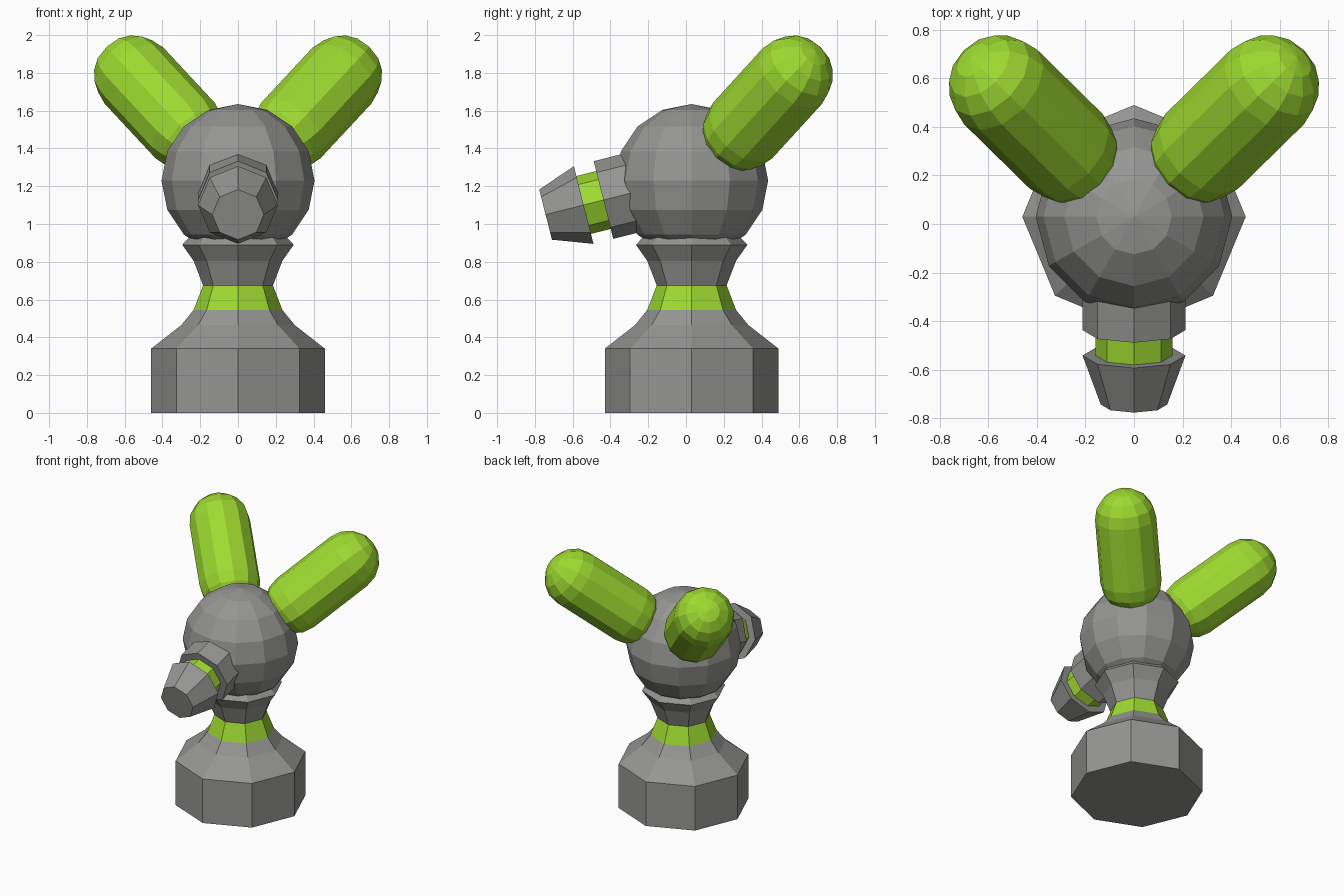
import bpy, bmesh, math
from mathutils import Vector

if "Cube" in bpy.data.objects:
    bpy.data.objects.remove(bpy.data.objects["Cube"])


def material(name, rgb):
    m = bpy.data.materials.new(name)
    m.diffuse_color = (*rgb, 1)
    m.use_nodes = True
    m.node_tree.nodes["Principled BSDF"].inputs["Base Color"].default_value = m.diffuse_color
    return m


GREY = material("grey", (0.30, 0.30, 0.29))
GREEN = material("lime green", (0.34, 0.70, 0.03))


def lathe(name, profile, sides, origin, axis, mats, green_band=None):
    """Spin (radius, height) points round an axis; radius 0 makes a pole."""
    axis = Vector(axis).normalized()
    # u lies in the mirror plane x = 0 where possible, so corners sit on it
    side = Vector((1, 0, 0)) if abs(axis.x) < 0.01 else axis.cross(Vector((0, 0, 1))).normalized()
    up = axis.cross(side)
    origin = Vector(origin)
    bm = bmesh.new()
    rings = []
    for r, h in profile:
        c = origin + axis * h
        if r == 0:
            rings.append([bm.verts.new(c)])
        else:
            rings.append([bm.verts.new(c + side * r * math.cos(a) + up * r * math.sin(a))
                          for a in (2 * math.pi * i / sides for i in range(sides))])
    for k, (a, b) in enumerate(zip(rings, rings[1:])):
        for i in range(sides):
            j = (i + 1) % sides
            if len(a) == 1:
                f = bm.faces.new((a[0], b[j], b[i]))
            elif len(b) == 1:
                f = bm.faces.new((a[i], a[j], b[0]))
            else:
                f = bm.faces.new((a[i], a[j], b[j], b[i]))
            f.material_index = 1 if k == green_band else 0
    for ring in (rings[0], rings[-1]):
        if len(ring) > 1:
            bm.faces.new(ring)
    bmesh.ops.recalc_face_normals(bm, faces=bm.faces)
    mesh = bpy.data.meshes.new(name)
    bm.to_mesh(mesh)
    bm.free()
    for m in mats:
        mesh.materials.append(m)
    obj = bpy.data.objects.new(name, mesh)
    bpy.context.collection.objects.link(obj)
    return obj


def capsule(radius, length, steps):
    """Half profile of a capsule, from the centre of one cap to the other."""
    q = [math.pi / 2 * i / steps for i in range(steps + 1)]
    low = [(radius * math.sin(a) if a else 0, -radius * math.cos(a)) for a in q]
    high = [(r, length - h) for r, h in reversed(low)]
    return low + (high if length else high[1:])


CY = 0.03  # body axis

# Octagonal base and waisted neck with a green band
lathe("base_and_neck",
      [(0.46, 0), (0.46, 0.34), (0.30, 0.465), (0.235, 0.545), (0.185, 0.675),
       (0.235, 0.805), (0.295, 0.89), (0.262, 0.925), (0.20, 0.97)],
      8, (0, CY, 0), (0, 0, 1), [GREY, GREEN], green_band=3)

# Ball head
lathe("head", capsule(0.405, 0, 4), 12, (0, CY, 1.23), (0, 0, 1), [GREY])

# Snout, tilted slightly down: collar, green ring, tapered tip
SNOUT, AXIS = (0, -0.437, 1.127), (0, -0.97, -0.245)
lathe("snout_collar", [(0.212, -0.25), (0.212, 0)], 8, SNOUT, AXIS, [GREY])
lathe("snout_ring", [(0.158, -0.03), (0.158, 0.13)], 8, SNOUT, AXIS, [GREEN])
lathe("snout_tip", [(0.212, 0.108), (0.137, 0.316)], 8, SNOUT, AXIS, [GREY])

# Two capsule ears, leaning out, back and up
for s, label in ((-1, "left"), (1, "right")):
    start, end = Vector((s * 0.28, 0.30, 1.495)), Vector((s * 0.55, 0.565, 1.785))
    lathe(label + "_ear", capsule(0.215, (end - start).length, 4), 12,
          start, end - start, [GREEN])
